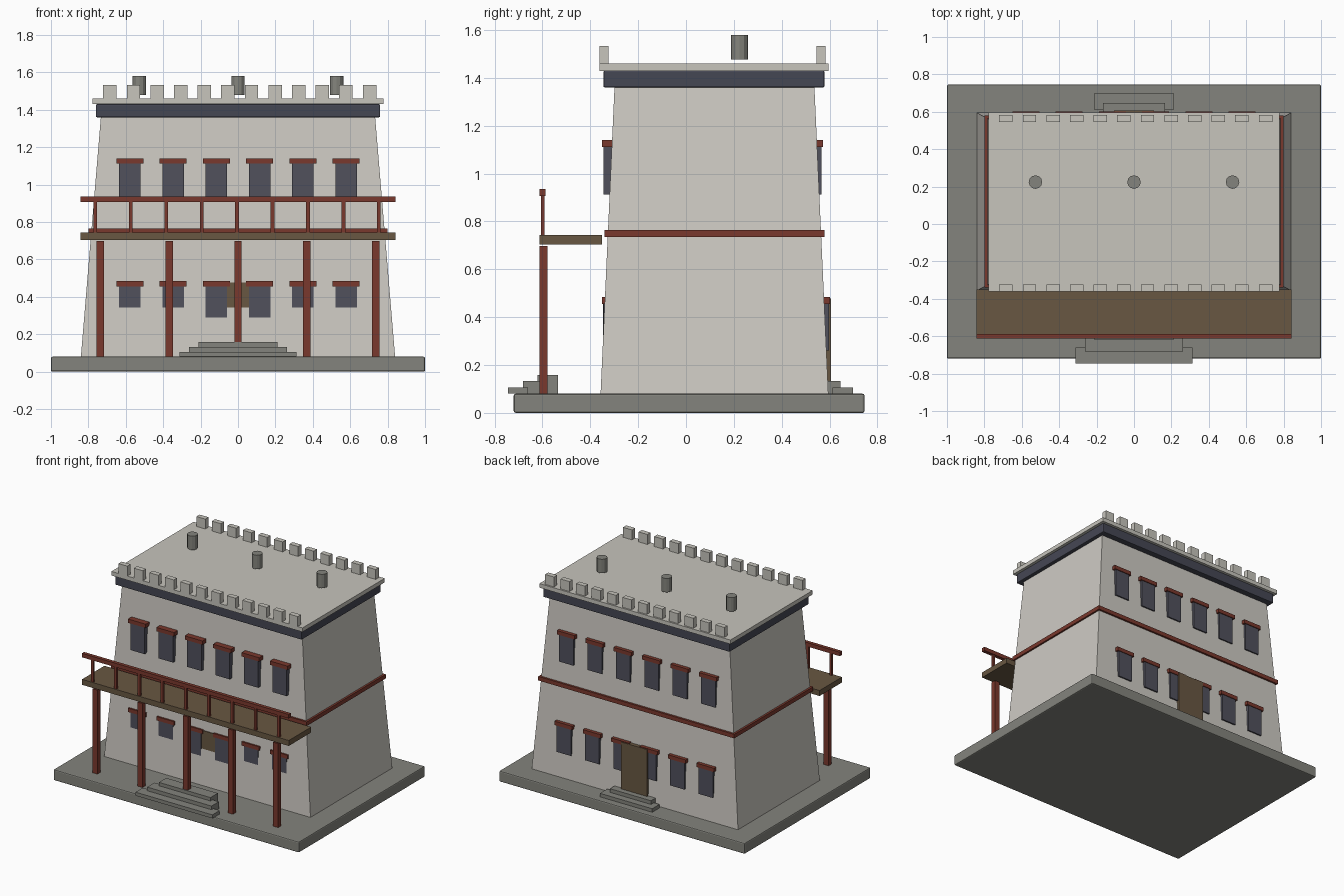
import bpy, bmesh, math

if "Cube" in bpy.data.objects:
    bpy.data.objects.remove(bpy.data.objects["Cube"])


def material(name, rgb):
    m = bpy.data.materials.new(name)
    m.diffuse_color = (*rgb, 1)
    m.use_nodes = True
    m.node_tree.nodes["Principled BSDF"].inputs["Base Color"].default_value = m.diffuse_color
    return m


WALL = material("plaster", (0.62, 0.595, 0.55))
ROOF = material("roof_plaster", (0.57, 0.555, 0.505))
STONE = material("grey_stone", (0.23, 0.23, 0.205))
RED = material("red_timber", (0.195, 0.04, 0.026))
WOOD = material("brown_wood", (0.14, 0.096, 0.054))
GLASS = material("dark_window", (0.082, 0.082, 0.107))
BAND = material("dark_band", (0.06, 0.063, 0.088))


def add_object(name, bm, mat):
    bmesh.ops.recalc_face_normals(bm, faces=bm.faces)
    mesh = bpy.data.meshes.new(name)
    bm.to_mesh(mesh)
    bm.free()
    mesh.materials.append(mat)
    ob = bpy.data.objects.new(name, mesh)
    bpy.context.collection.objects.link(ob)
    return ob


def box(name, x, y, z, mat, bevel=0, taper=(1, 1)):
    """Box spanning the (min, max) ranges; taper scales the top about its centre."""
    bm = bmesh.new()
    bmesh.ops.create_cube(bm, size=1)
    mid = [(r[0] + r[1]) / 2 for r in (x, y, z)]
    size = [r[1] - r[0] for r in (x, y, z)]
    for v in bm.verts:
        sx, sy = taper if v.co.z > 0 else (1, 1)
        v.co = (mid[0] + v.co.x * size[0] * sx,
                mid[1] + v.co.y * size[1] * sy,
                mid[2] + v.co.z * size[2])
    ob = add_object(name, bm, mat)
    if bevel:
        mod = ob.modifiers.new("bevel", 'BEVEL')
        mod.width, mod.segments = bevel, 2
    return ob


def span(c, w):
    return (c - w / 2, c + w / 2)


# Plinth and sloping walls
box("plinth", (-1, 1), (-0.72, 0.746), (0, 0.08), STONE, 0.008)
box("walls", (-0.84, 0.84), (-0.357, 0.595), (0.08, 1.40), WALL,
    taper=(0.869, 0.874))

# Cornice, roof slab and belt course
box("cornice", (-0.76, 0.76), (-0.345, 0.579), (1.36, 1.43), BAND, 0.006)
box("roof_slab", (-0.778, 0.778), (-0.361, 0.595), (1.43, 1.46), ROOF)
box("belt_course", (-0.798, 0.798), (-0.34, 0.579), (0.735, 0.765), RED)

# Battlements along the front and back edges
for i in range(12):
    x = span(-0.685 + i * 0.1262, 0.072)
    box("front_merlon", x, (-0.361, -0.324), (1.46, 1.533), ROOF)
    box("back_merlon", x, (0.546, 0.583), (1.46, 1.533), ROOF)

# Roof vents
for x in (-0.527, 0, 0.527):
    bm = bmesh.new()
    bmesh.ops.create_cone(bm, cap_ends=True, segments=12,
                          radius1=0.036, radius2=0.036, depth=0.102)
    bmesh.ops.translate(bm, verts=bm.verts, vec=(x, 0.224, 1.529))
    add_object("roof_vent", bm, STONE)

# Windows with lintels: two storeys, front and back
for i in range(6):
    cx = -0.578 + i * 0.2312
    x, lintel_x = span(cx, 0.116), span(cx, 0.144)
    inner = abs(cx) < 0.2
    box("front_upper_window", x, (-0.344, -0.30), (0.913, 1.115), GLASS)
    box("front_upper_lintel", lintel_x, (-0.351, -0.30), (1.112, 1.14), RED)
    box("back_upper_window", x, (0.53, 0.567), (0.913, 1.115), GLASS)
    box("back_upper_lintel", lintel_x, (0.53, 0.573), (1.112, 1.14), RED)
    box("front_lower_window", x, (-0.3475 if inner else -0.345, -0.31),
        (0.27, 0.46), GLASS)
    box("front_lower_lintel", lintel_x, (-0.351, -0.31), (0.456, 0.484), RED)
    box("back_lower_window", x, (0.56, 0.597), (0.26, 0.46), GLASS)
    box("back_lower_lintel", lintel_x, (0.56, 0.602), (0.456, 0.484), RED)

# Doors
box("front_door", (-0.107, 0.107), (-0.345, -0.31), (0.13, 0.478), WOOD)
box("back_door", (-0.107, 0.107), (0.56, 0.606), (0.13, 0.478), WOOD)

# Steps
for w, y0, top in ((0.313, -0.745, 0.106), (0.262, -0.682, 0.133),
                   (0.21, -0.62, 0.158)):
    box("front_step", (-w, w), (y0, y0 + 0.085), (0.08, top), STONE)
for w, y1, top in ((0.213, 0.697, 0.106), (0.167, 0.646, 0.133)):
    box("back_step", (-w, w), (y1 - 0.085, y1), (0.08, top), STONE)

# Balcony deck, columns and railing
box("balcony_deck", (-0.842, 0.842), (-0.612, -0.351), (0.704, 0.744), WOOD)
for i in range(5):
    box("column", span(-0.736 + i * 0.368, 0.04), (-0.613, -0.578),
        (0.08, 0.698), RED)
for i in range(9):
    box("baluster", span(-0.763 + i * 0.1895, 0.02), (-0.607, -0.591),
        (0.744, 0.91), RED)
box("top_rail", (-0.842, 0.842), (-0.613, -0.587), (0.907, 0.936), RED)
